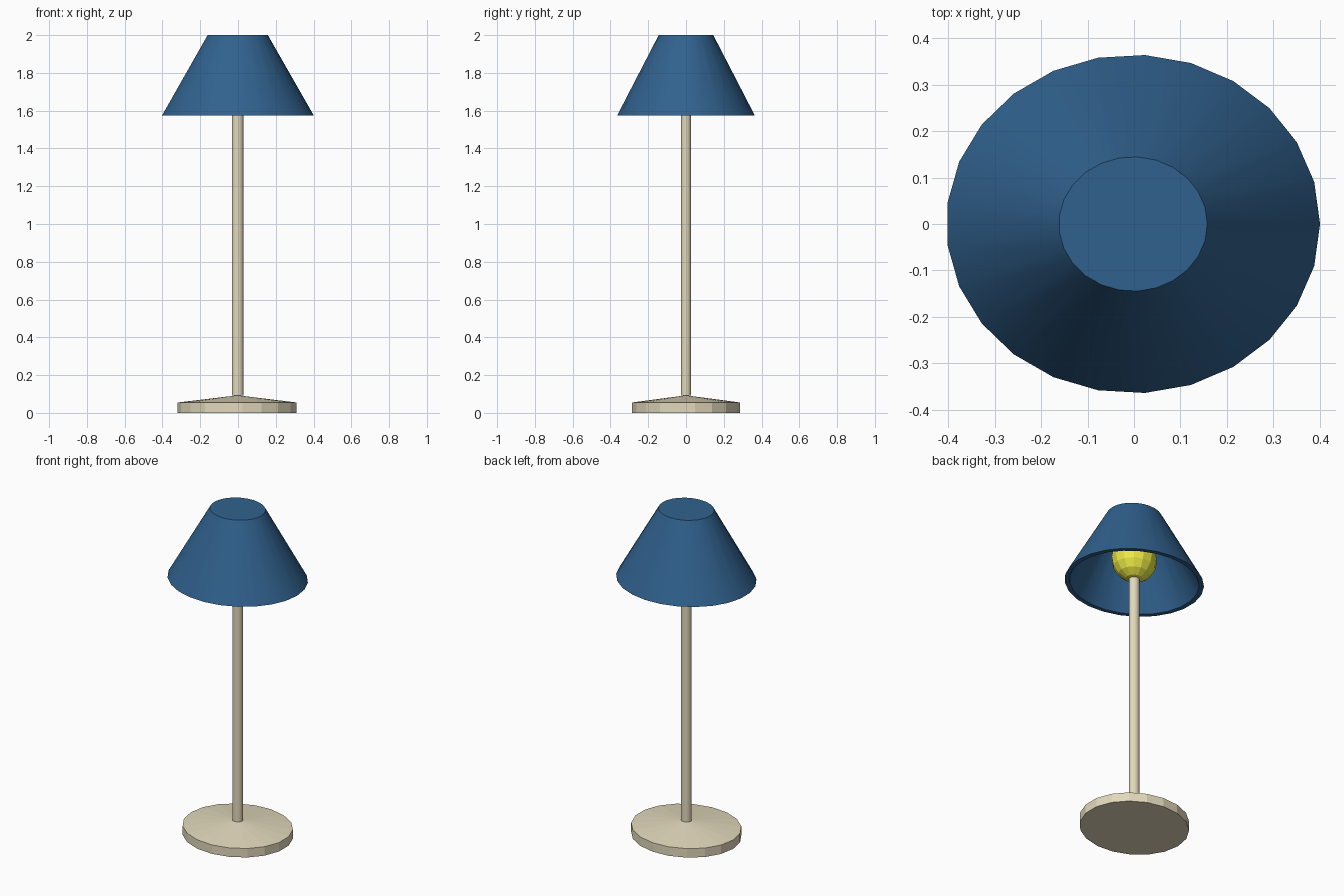
import bpy, bmesh, math

if "Cube" in bpy.data.objects:
    bpy.data.objects.remove(bpy.data.objects["Cube"])

SQUASH = 0.905   # every part is slightly narrower in depth
CX = -0.002


def material(name, color):
    m = bpy.data.materials.new(name)
    m.diffuse_color = (*color, 1)
    m.use_nodes = True
    m.node_tree.nodes["Principled BSDF"].inputs["Base Color"].default_value = m.diffuse_color
    return m


cream = material("cream", (0.76, 0.69, 0.50))
blue = material("blue", (0.03, 0.12, 0.27))
yellow = material("yellow", (0.85, 0.82, 0.06))


def finish(bm, name, mat, smooth):
    """Turn a bmesh into a named, coloured object."""
    bmesh.ops.recalc_face_normals(bm, faces=bm.faces)
    me = bpy.data.meshes.new(name)
    bm.to_mesh(me)
    bm.free()
    me.materials.append(mat)
    ob = bpy.data.objects.new(name, me)
    bpy.context.collection.objects.link(ob)
    if smooth:
        bpy.ops.object.select_all(action='DESELECT')
        ob.select_set(True)
        bpy.context.view_layer.objects.active = ob
        bpy.ops.object.shade_smooth_by_angle(angle=math.radians(35))
    return ob


def lathe(name, profile, sides, mat, start=0.0, smooth=False):
    """Revolve (radius, z) points; radius 0 makes a single pole vertex."""
    bm = bmesh.new()
    rings = []
    for r, z in profile:
        if r == 0:
            rings.append([bm.verts.new((CX, 0, z))] * sides)
        else:
            angles = [start + 2 * math.pi * i / sides for i in range(sides)]
            rings.append([bm.verts.new((CX + r * math.cos(a), SQUASH * r * math.sin(a), z))
                          for a in angles])
    for low, high in zip(rings, rings[1:]):
        for i in range(sides):
            j = (i + 1) % sides
            bm.faces.new(dict.fromkeys((low[i], low[j], high[j], high[i])))
    return finish(bm, name, mat, smooth)


# Round foot with a shallow conical top
lathe("base", [(0, 0), (0.317, 0), (0.317, 0.055), (0, 0.093)], 19, cream, start=math.pi)

# Upright pole, ending inside the bulb
lathe("pole", [(0, 0.093), (0.031, 0.093), (0.031, 1.65), (0, 1.65)], 14, cream, smooth=True)

# Bulb under the shade
R, ZC, STEPS = 0.133, 1.722, 8
arc = [(R * math.sin(math.pi * k / STEPS), ZC - R * math.cos(math.pi * k / STEPS))
       for k in range(1, STEPS)]
lathe("bulb", [(0, ZC - R), *arc, (0, ZC + R)], 14, yellow)

# Thick conical shade, closed at the top and open below
lathe("shade", [(0, 1.975), (0.145, 1.975), (0.375, 1.575), (0.403, 1.575),
                (0.16, 2.0), (0, 2.0)], 25, blue, smooth=True)
